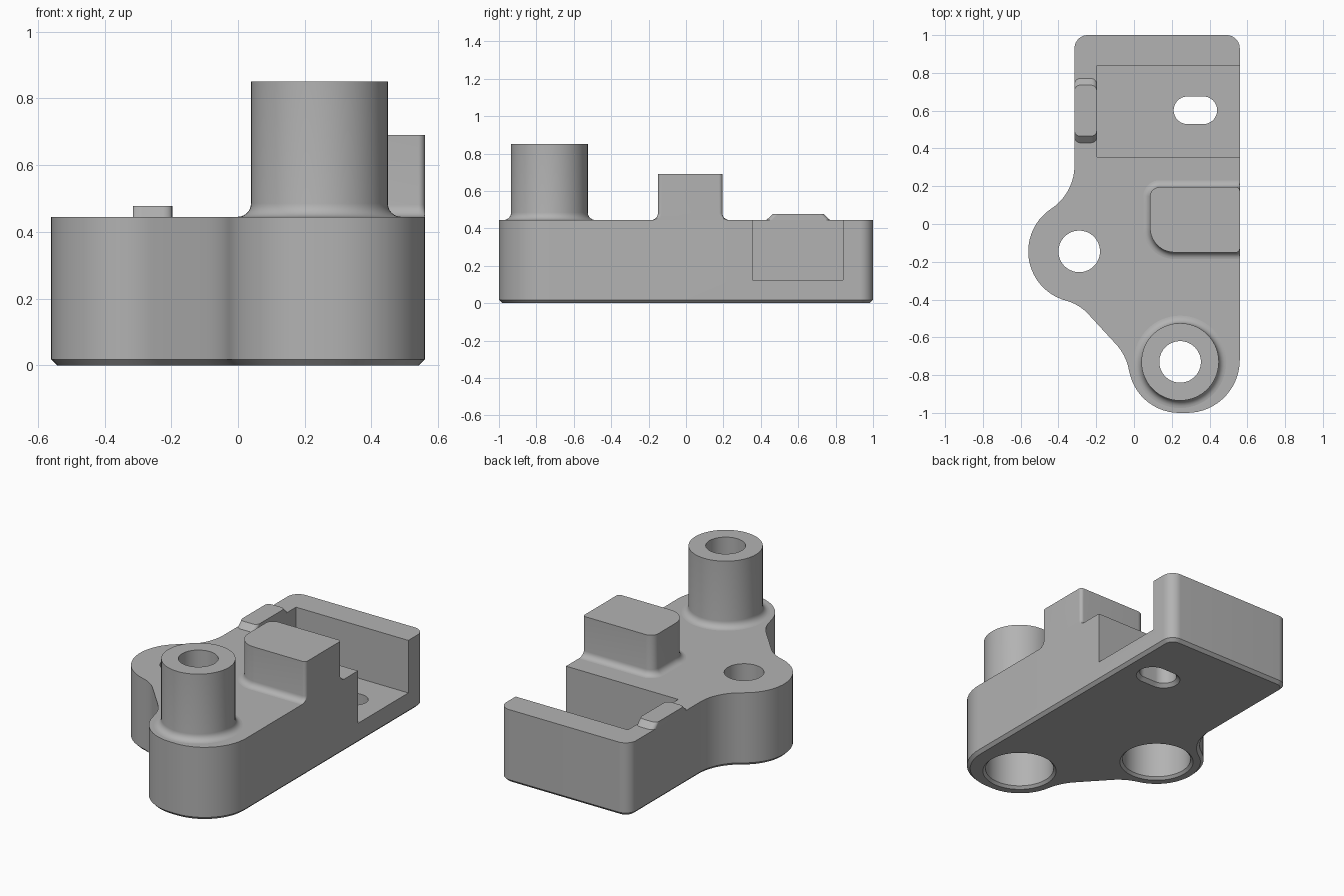
import bpy, bmesh, math
from mathutils import Vector

if "Cube" in bpy.data.objects:
    bpy.data.objects.remove(bpy.data.objects["Cube"], do_unlink=True)

grey = bpy.data.materials.new("plain_grey")
grey.use_nodes = True
grey.diffuse_color = (0.45, 0.45, 0.45, 1)
grey.node_tree.nodes["Principled BSDF"].inputs["Base Color"].default_value = grey.diffuse_color

TOP = 0.445      # height of the plate
SIDE = 0.56      # flat right-hand side


def arc(cx, cy, r, start, end):
    n = max(4, round(abs(end - start) / 6))
    angles = [math.radians(start + (end - start) * i / n) for i in range(n + 1)]
    return [Vector((cx + r * math.cos(a), cy + r * math.sin(a))) for a in angles]


def circle(cx, cy, r):
    return arc(cx, cy, r, 0, 360)[:-1]


def rounded(x0, x1, y0, y1, radii):
    """Rounded rectangle; radii run back right, back left, front left, front right."""
    corners = [(x1, y1, -1, -1), (x0, y1, 1, -1), (x0, y0, 1, 1), (x1, y0, -1, 1)]
    pts = []
    for i, ((x, y, sx, sy), r) in enumerate(zip(corners, radii)):
        pts += arc(x + sx * r, y + sy * r, r, 90 * i, 90 * i + 90)
    return pts


def offset(pts, d):
    """Move a counter-clockwise outline outwards by d."""
    out = []
    for i, p in enumerate(pts):
        a = (p - pts[i - 1]).normalized()
        b = (pts[(i + 1) % len(pts)] - p).normalized()
        t = (a + b).normalized()
        out.append(p + Vector((t.y, -t.x)) * d / max(t.dot(a), 0.5))
    return out


def loft(name, rings, bottom=True, top=True):
    """Skin a stack of (outline, z) rings."""
    bm = bmesh.new()
    loops = [[bm.verts.new((p.x, p.y, z)) for p in pts] for pts, z in rings]
    n = len(loops[0])
    for lo, hi in zip(loops, loops[1:]):
        for i in range(n):
            j = (i + 1) % n
            bm.faces.new((lo[i], lo[j], hi[j], hi[i]))
    if bottom:
        bm.faces.new(loops[0][::-1])
    if top:
        bm.faces.new(loops[-1])
    mesh = bpy.data.meshes.new(name)
    bm.to_mesh(mesh)
    bm.free()
    obj = bpy.data.objects.new(name, mesh)
    bpy.context.collection.objects.link(obj)
    mesh.materials.append(grey)
    return obj


def activate(obj):
    bpy.ops.object.select_all(action='DESELECT')
    obj.select_set(True)
    bpy.context.view_layer.objects.active = obj


def cut(obj, cutter):
    cutter.hide_render = True
    mod = obj.modifiers.new("cut", 'BOOLEAN')
    mod.operation, mod.solver, mod.object = 'DIFFERENCE', 'EXACT', cutter
    activate(obj)
    bpy.ops.object.modifier_apply(modifier=mod.name)
    bpy.data.objects.remove(cutter, do_unlink=True)


def fillet(size):
    """Outward offset and height steps of a concave foot fillet."""
    steps = [math.radians(15 * i) for i in range(7)]
    return [(size * (1 - math.sin(t)), TOP + size * (1 - math.cos(t))) for t in steps]


# Plate outline: corners, side lobe, blending curves, rounded front
lobe = (-0.29, -0.145)
post = (0.244, -0.73)
raw = (arc(0.49, 0.93, 0.07, 0, 90) + arc(-0.245, 0.93, 0.07, 90, 180)
       + arc(-0.59, 0.31, 0.275, 0, -56.6) + arc(*lobe, 0.27, 123.4, 255)
       + arc(-0.425, -0.647, 0.25, 75, 45) + arc(-0.302, -0.825, 0.28, 45, 10)
       + arc(0.24, -0.73, 0.27, 190, 270) + arc(0.28, -0.72, 0.28, 270, 360))
outline = []
for p in raw:
    if not outline or (p - outline[-1]).length > 0.005:
        outline.append(p)

# Plate with chamfered lower edge
plate = loft("base_plate", [(offset(outline, -0.018), 0), (outline, 0.018), (outline, TOP)])

# Stepped bolt holes with a countersunk mouth
for centre in (lobe, post):
    steps = [(0.23, -0.02), (0.195, 0.015), (0.195, 0.3), (0.11, 0.3), (0.11, 0.6)]
    cut(plate, loft("hole_cutter", [(circle(*centre, r), z) for r, z in steps]))

# Side-opening pocket and the slot through its floor
pocket = [Vector(p) for p in ((-0.197, 0.355), (0.7, 0.355), (0.7, 0.84), (-0.197, 0.84))]
cut(plate, loft("pocket_cutter", [(pocket, 0.125), (pocket, 0.7)]))
slot = arc(0.367, 0.602, 0.073, -90, 90) + arc(0.283, 0.602, 0.073, 90, 270)
cut(plate, loft("slot_cutter", [(offset(slot, 0.04), -0.02), (slot, 0.02), (slot, 0.3)]))

# Hollow post with filleted foot
profile = [(0.205 + o, z) for o, z in fillet(0.04)]
profile += [(0.205, 0.85), (0.11, 0.85), (0.11, TOP)]
tube = loft("hollow_post", [(circle(*post, r), z) for r, z in profile], False, False)

# Stop block, flush with the flat side
foot = rounded(0.085, SIDE, -0.15, 0.195, (0.02, 0.05, 0.13, 0.02))
rings = [(offset(foot, o), z) for o, z in fillet(0.036)] + [(foot, 0.69)]
rings = [([Vector((min(p.x, SIDE), p.y)) for p in pts], z) for pts, z in rings]
block = loft("stop_block", rings, bottom=False)

# Low ridge beside the pocket with sloping ends
corner = [0.03] * 4
ridge = loft("locating_ridge", [
    (rounded(-0.315, -0.197, 0.43, 0.77, corner), TOP),
    (rounded(-0.315, -0.197, 0.465, 0.735, corner), 0.478)], bottom=False)

for obj in (plate, tube, block, ridge):
    activate(obj)
    bpy.ops.object.shade_smooth_by_angle(angle=math.radians(30))
